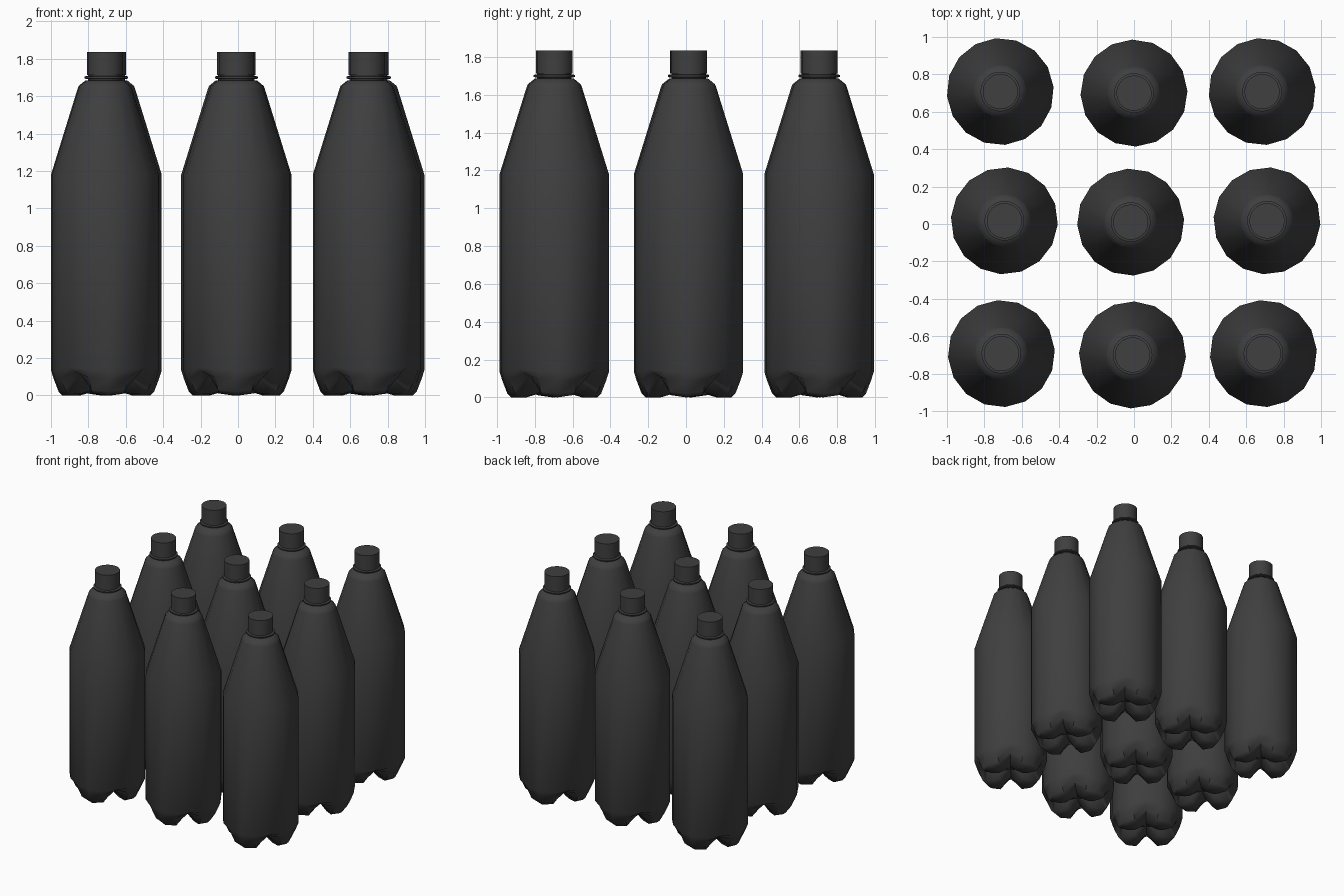
import bpy, bmesh
from math import cos, sin, pi, radians

cube = bpy.data.objects.get("Cube")
if cube:
    bpy.data.objects.remove(cube)

charcoal = bpy.data.materials.new("charcoal plastic")
charcoal.use_nodes = True
colour = (0.05, 0.05, 0.05, 1)
charcoal.diffuse_color = colour
charcoal.node_tree.nodes["Principled BSDF"].inputs["Base Color"].default_value = colour


def ring(bm, sides, point):
    """One loop of vertices; point(i) gives the radius and height of each."""
    verts = []
    for i in range(sides):
        r, z = point(i)
        a = 2 * pi * i / sides
        verts.append(bm.verts.new((r * cos(a), r * sin(a), z)))
    return verts


def skin(bm, rings):
    """Join neighbouring loops with quads."""
    for low, high in zip(rings, rings[1:]):
        for i in range(len(low)):
            j = (i + 1) % len(low)
            bm.faces.new((low[i], low[j], high[j], high[i]))


def finish(bm, name):
    bmesh.ops.recalc_face_normals(bm, faces=bm.faces)
    mesh = bpy.data.meshes.new(name)
    bm.to_mesh(mesh)
    bm.free()
    mesh.materials.append(charcoal)
    ob = bpy.data.objects.new(name, mesh)
    bpy.context.collection.objects.link(ob)
    bpy.ops.object.select_all(action="DESELECT")
    ob.select_set(True)
    bpy.context.view_layer.objects.active = ob
    bpy.ops.object.shade_smooth_by_angle(angle=radians(50))
    return ob


# Four-footed base: foot and valley profiles run from the centre outwards
FOOT = [(0.05, 0.06), (0.10, 0.015), (0.15, 0.0), (0.225, 0.0), (0.245, 0.02), (0.272, 0.09), (0.286, 0.135)]
VALLEY = [(0.05, 0.075), (0.09, 0.08), (0.13, 0.09), (0.17, 0.10), (0.205, 0.113), (0.25, 0.128), (0.286, 0.148)]
SHOULDER = [(0.286, 1.18), (0.143, 1.64), (0.137, 1.655), (0.100, 1.685)]


def make_body():
    bm = bmesh.new()
    rings = []
    for foot, valley in zip(FOOT, VALLEY):
        def point(i):
            t = (0, 0.12, 1, 0.12)[i % 4]
            return [f + (v - f) * t for f, v in zip(foot, valley)]
        rings.append(ring(bm, 16, point))
    rings += [ring(bm, 16, lambda i, p=p: p) for p in SHOULDER]
    skin(bm, rings)
    centre = bm.verts.new((0, 0, 0.075))
    for i in range(16):
        bm.faces.new((centre, rings[0][(i + 1) % 16], rings[0][i]))
    bm.faces.new(rings[-1])
    return finish(bm, "bottle_body")


def make_turned(name, profile):
    bm = bmesh.new()
    rings = [ring(bm, 32, lambda i, p=p: p) for p in profile]
    skin(bm, rings)
    bm.faces.new(rings[0][::-1])
    bm.faces.new(rings[-1])
    return finish(bm, name)


parts = [
    make_body(),
    make_turned("neck", [(0.088, 1.67), (0.088, 1.72)]),
    make_turned("neck_ring", [(0.098, 1.692), (0.106, 1.695), (0.106, 1.704), (0.098, 1.707)]),
    make_turned("screw_cap", [(0.094, 1.712), (0.094, 1.835)]),
]

# Nine bottles in a loose grid: x, y, turn in degrees
PLACES = [
    (-0.715, 0.708, 5), (0.0, 0.70, 2), (0.685, 0.708, 5),
    (-0.693, 0.017, -4), (-0.018, 0.01, 3), (0.711, 0.017, -4),
    (-0.709, -0.693, 4), (-0.008, -0.70, -2), (0.692, -0.693, 4),
]
for n, (x, y, turn) in enumerate(PLACES):
    for part in parts:
        ob = part if n == 0 else part.copy()
        if n:
            bpy.context.collection.objects.link(ob)
        ob.location = (x, y, 0)
        ob.rotation_euler.z = radians(turn)
